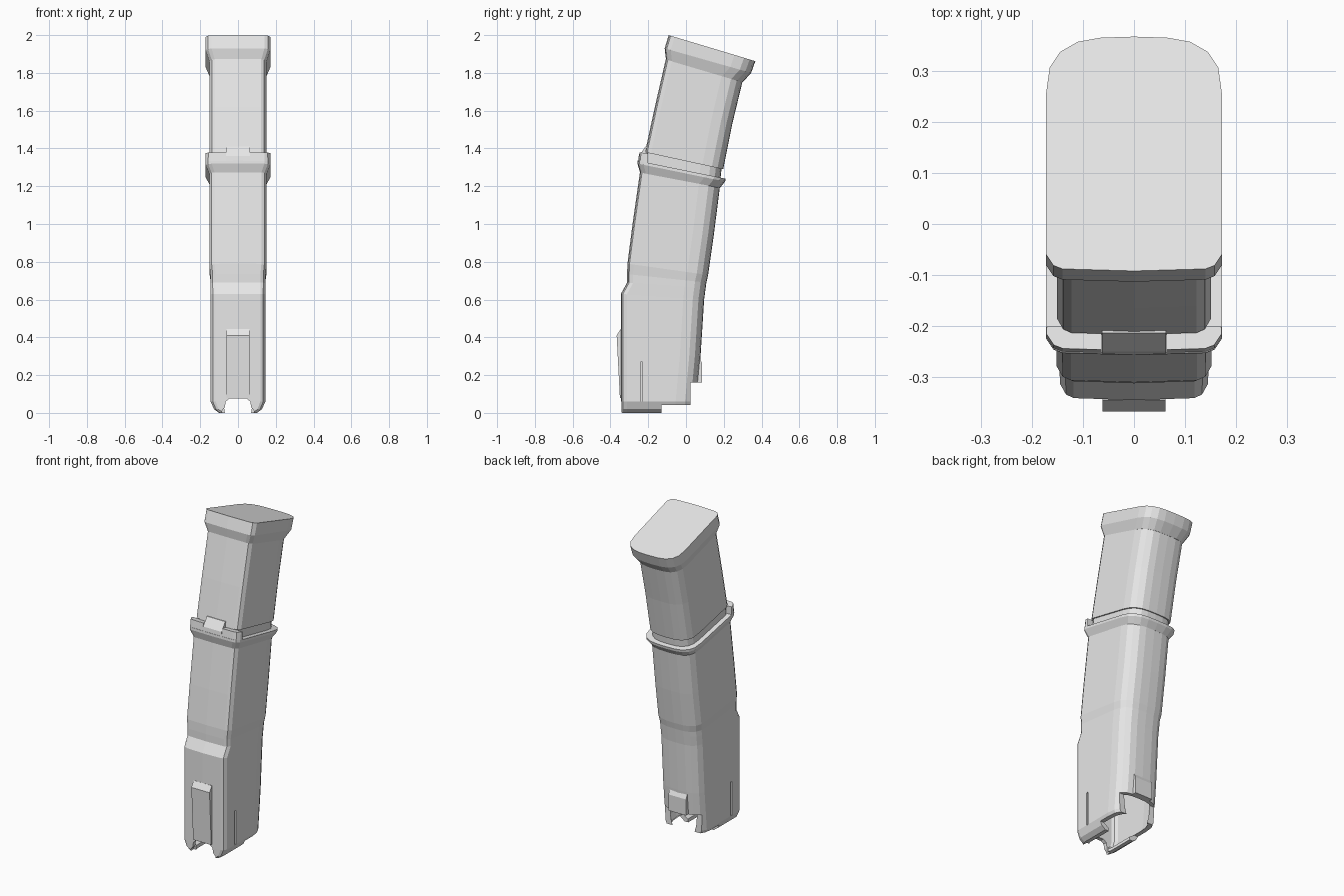
import bpy
import bmesh

cube = bpy.data.objects.get("Cube")
if cube:
    bpy.data.objects.remove(cube, do_unlink=True)

grey = bpy.data.materials.new("plain_grey")
grey.use_nodes = True
grey.diffuse_color = (0.8, 0.8, 0.8, 1)
grey.node_tree.nodes["Principled BSDF"].inputs["Base Color"].default_value = (0.8, 0.8, 0.8, 1)

# Half outline: (inset from the side, distance from the front or back)
FRONT = [(0.172, 0), (0.032, 0.004), (0.014, 0.011), (0, 0.032)]
BACK = [(0, 0.11), (0.007, 0.06), (0.027, 0.03), (0.062, 0.01), (0.107, 0.002), (0.172, 0)]


def add_object(name, bm):
    bmesh.ops.recalc_face_normals(bm, faces=bm.faces)
    mesh = bpy.data.meshes.new(name)
    bm.to_mesh(mesh)
    bm.free()
    mesh.materials.append(grey)
    obj = bpy.data.objects.new(name, mesh)
    bpy.context.collection.objects.link(obj)
    return obj


def skin(name, rings):
    """Join closed rings of points and cap both ends."""
    bm = bmesh.new()
    loops = [[bm.verts.new(p) for p in ring] for ring in rings]
    count = len(loops[0])
    for low, high in zip(loops, loops[1:]):
        for i in range(count):
            j = (i + 1) % count
            bm.faces.new((low[i], low[j], high[j], high[i]))
    bm.faces.new(loops[0])
    bm.faces.new(loops[-1])
    return add_object(name, bm)


def ring(half, yf, zf, yb, zb, back=1):
    """Tilted cross-section running from the front edge to the back edge."""
    scale = half / 0.172
    side = [(half - dx * scale, yf + dy) for dx, dy in FRONT]
    side += [(half - dx * scale * back, yb - dy * back) for dx, dy in BACK[:-1]]
    side.append((0, yb))
    outline = side + [(-x, y) for x, y in side[-2:0:-1]]
    return [(x, y, zf + (zb - zf) * (y - yf) / (yb - yf)) for x, y in outline]


def loft(name, sections, back=1):
    return skin(name, [ring(*s, back=back) for s in sections])


def prism(name, points, start, end, axis="x"):
    """Extrude a profile along x (points are y, z) or y (points are x, z)."""
    place = (lambda t, a, b: (t, a, b)) if axis == "x" else (lambda t, a, b: (a, t, b))
    return skin(name, [[place(t, a, b) for a, b in points] for t in (start, end)])


def box(name, x0, x1, y0, y1, z0, z1):
    return prism(name, [(y0, z0), (y1, z0), (y1, z1), (y0, z1)], x0, x1)


def cut(target, cutter):
    cutter.hide_render = True
    mod = target.modifiers.new("cut", "BOOLEAN")
    mod.operation = "DIFFERENCE"
    mod.solver = "EXACT"
    mod.object = cutter
    bpy.context.view_layer.objects.active = target
    bpy.ops.object.modifier_apply(modifier=mod.name)
    bpy.data.objects.remove(cutter, do_unlink=True)


# Lower curved body with the step in its front and sides
body = loft("lower_body", [
    (0.100, -0.345, 0.00, 0.050, 0.00),
    (0.127, -0.345, 0.02, 0.052, 0.02),
    (0.145, -0.345, 0.06, 0.055, 0.06),
    (0.145, -0.345, 0.30, 0.077, 0.30),
    (0.145, -0.345, 0.63, 0.096, 0.60),
    (0.146, -0.312, 0.69, 0.104, 0.66),
    (0.146, -0.312, 0.735, 0.108, 0.69),
    (0.152, -0.310, 0.79, 0.117, 0.73),
    (0.152, -0.283, 1.00, 0.147, 0.94),
    (0.152, -0.243, 1.28, 0.180, 1.20),
])

# Open mouth at the bottom, with curled lips and an arch in the front wall
cut(body, loft("mouth_cutter", [
    (0.070, -0.322, -0.05, 0.035, -0.05),
    (0.078, -0.322, 0.02, 0.035, 0.02),
    (0.115, -0.322, 0.045, 0.036, 0.045),
    (0.127, -0.322, 0.08, 0.038, 0.08),
    (0.127, -0.322, 0.40, 0.060, 0.40),
]))
cut(body, box("rear_corner_cutter", -0.3, 0.3, 0.024, 0.2, -0.1, 0.16))
cut(body, box("side_edge_cutter", -0.3, 0.3, -0.13, 0.2, -0.1, 0.042))
arch = [(0.088, -0.05), (0.085, 0.012), (0.07, 0.03), (0.065, 0.06), (0.045, 0.077)]
arch += [(-x, z) for x, z in reversed(arch)]
cut(body, prism("arch_cutter", arch, -0.45, -0.31, axis="y"))

# Narrow groove on each side
for s in (-1, 1):
    cut(body, box("groove_cutter", s * 0.137, s * 0.2, -0.241, -0.229, 0.06, 0.27))

# Raised rail on the front and catch on the back
prism("front_rail", [(-0.335, 0.08), (-0.35, 0.08), (-0.367, 0.41),
                     (-0.345, 0.445), (-0.335, 0.445)], -0.062, 0.062)
prism("rear_catch", [(0.052, 0.16), (0.085, 0.16), (0.086, 0.26),
                     (0.074, 0.285), (0.055, 0.285)], -0.06, 0.06)

# Flange around the middle
loft("flange", [
    (0.151, -0.243, 1.27, 0.179, 1.19),
    (0.172, -0.257, 1.32, 0.207, 1.225),
    (0.172, -0.256, 1.335, 0.210, 1.24),
])

# Raised lip wrapping the front of the flange, split by a sloped tab
lip = loft("front_lip", [
    (0.172, -0.256, 1.32, -0.20, 1.31),
    (0.171, -0.248, 1.38, -0.20, 1.372),
], back=0.03)
cut(lip, box("tab_gap_cutter", -0.064, 0.064, -0.4, 0, 1.2, 1.5))
prism("front_tab", [(-0.20, 1.31), (-0.255, 1.32), (-0.25, 1.36),
                    (-0.214, 1.41), (-0.19, 1.41)], -0.063, 0.063)

# Recessed neck between the flange and the upper body
loft("neck", [
    (0.143, -0.222, 1.30, 0.178, 1.20),
    (0.143, -0.208, 1.40, 0.190, 1.31),
])

# Upper curved body
loft("upper_body", [
    (0.151, -0.217, 1.38, 0.197, 1.29),
    (0.151, -0.165, 1.62, 0.245, 1.53),
    (0.151, -0.103, 1.89, 0.303, 1.77),
])

# Flared end cap
loft("end_cap", [
    (0.151, -0.106, 1.87, 0.300, 1.75),
    (0.172, -0.113, 1.93, 0.345, 1.80),
    (0.172, -0.092, 2.00, 0.367, 1.862),
])
